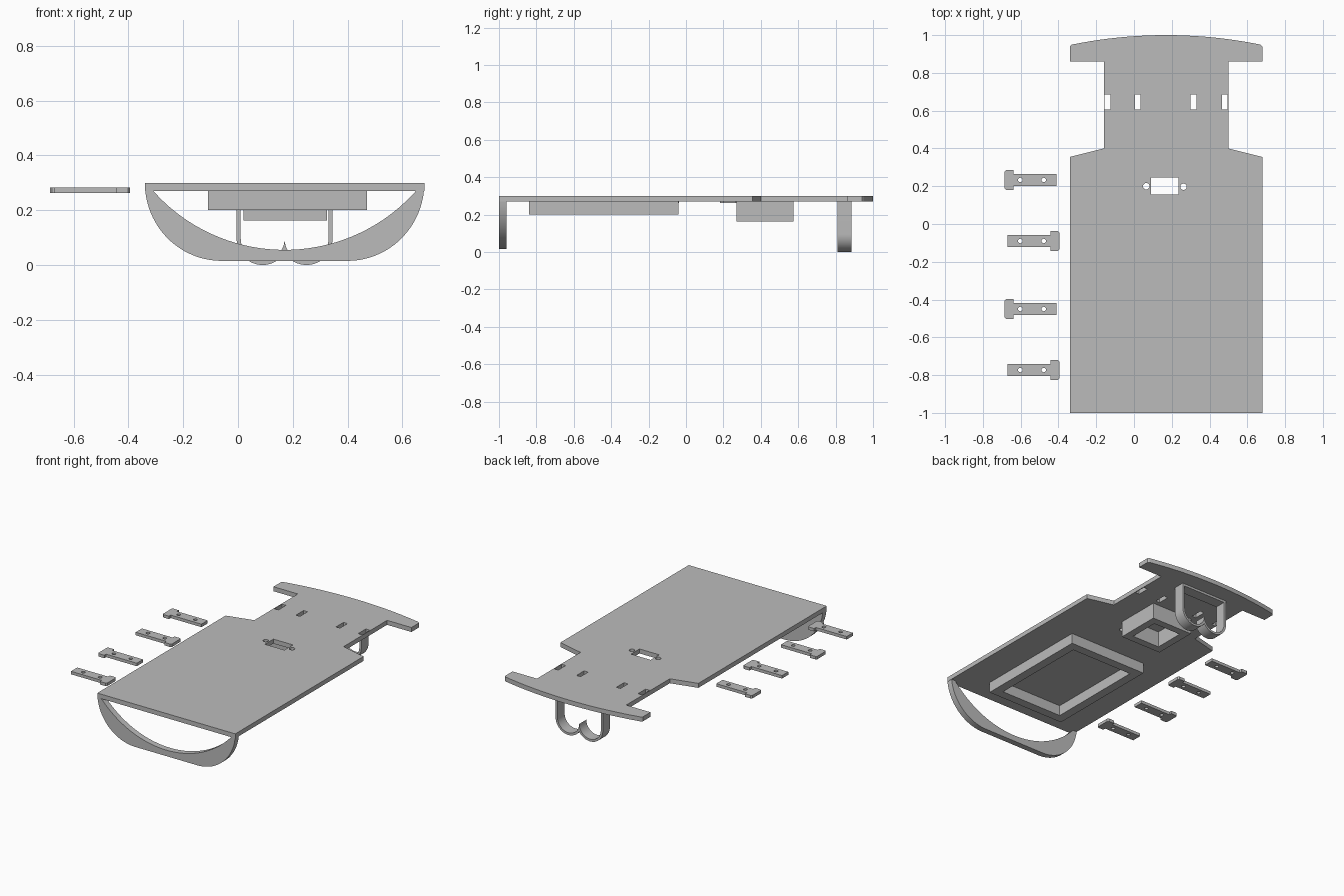
import bpy, bmesh
from math import sin, cos, radians, sqrt
from mathutils import Vector

if "Cube" in bpy.data.objects:
    bpy.data.objects.remove(bpy.data.objects["Cube"], do_unlink=True)

CX = 0.17        # centre line of the main body

grey = bpy.data.materials.new("plain grey")
grey.use_nodes = True
colour = (0.5, 0.5, 0.5, 1)
grey.diffuse_color = colour
grey.node_tree.nodes["Principled BSDF"].inputs["Base Color"].default_value = colour


def arc(cx, cy, rx, ry, start, end, n):
    steps = [radians(start + (end - start) * i / n) for i in range(n + 1)]
    return [(cx + rx * cos(a), cy + ry * sin(a)) for a in steps]


def circle(cx, cy, r):
    return arc(cx, cy, r, r, 0, 360, 20)[:-1]


def rect(x0, x1, y0, y1):
    return [(x0, y0), (x1, y0), (x1, y1), (x0, y1)]


def mirrored(half):
    """Close a half outline across the centre line."""
    return half + [(-x, y) for x, y in reversed(half) if abs(x) > 1e-4]


def centred(loop):
    return [(x + CX, y) for x, y in loop]


def prism(name, loops, low, high, upright=False):
    """Fill an outline with holes and extrude it along z, or along y if upright."""
    bm = bmesh.new()
    for loop in loops:
        vs = [bm.verts.new((x, low, y) if upright else (x, y, low)) for x, y in loop]
        for a, b in zip(vs, vs[1:] + vs[:1]):
            bm.edges.new((a, b))
    axis = Vector((0, 1, 0)) if upright else Vector((0, 0, 1))
    bmesh.ops.triangle_fill(bm, edges=bm.edges[:], use_beauty=True, normal=axis)
    out = bmesh.ops.extrude_face_region(bm, geom=bm.faces[:], use_keep_orig=True)
    top = [g for g in out["geom"] if isinstance(g, bmesh.types.BMVert)]
    bmesh.ops.translate(bm, verts=top, vec=axis * (high - low))
    bmesh.ops.recalc_face_normals(bm, faces=bm.faces[:])
    me = bpy.data.meshes.new(name)
    bm.to_mesh(me)
    bm.free()
    me.materials.append(grey)
    ob = bpy.data.objects.new(name, me)
    bpy.context.collection.objects.link(ob)
    bpy.ops.object.select_all(action="DESELECT")
    ob.select_set(True)
    bpy.context.view_layer.objects.active = ob
    bpy.ops.object.shade_smooth_by_angle(angle=radians(30))
    return ob


# Main plate with curved end bar, slots and connector opening
R = 2.5
crown = [(x, 1 - R + sqrt(R * R - x * x)) for x in [0.5 - 0.05 * i for i in range(10)]]
half = [(0.51, -1), (0.51, 0.355), (0.33, 0.4), (0.33, 0.86), (0.51, 0.86),
        (0.51, 0.94)] + crown + [(0, 1)]
holes = [rect(x - 0.015, x + 0.015, 0.605, 0.685) for x in (-0.14, 0.02, 0.315, 0.48)]
holes += [rect(0.09, 0.235, 0.155, 0.245), circle(0.065, 0.2, 0.017),
          circle(0.262, 0.197, 0.017)]
prism("main_plate", [centred(mirrored(half))] + holes, 0.27, 0.3)

# Crescent stand under the front edge
r = 0.642
inner = [(x, 0.055 + r - sqrt(r * r - x * x)) for x in [0.479 * i / 16 for i in range(17)]]
outer = arc(0.23, 0.3, 0.28, 0.285, -6, -90, 20)
prism("front_stand", [centred(mirrored(inner + outer))], -1, -0.96, upright=True)

# Double-lobed hook under the back bar
outer = arc(0.08, 0.095, 0.095, 0.095, 212.6, 360, 24)
outer[0] = (0, outer[0][1])
inner = arc(0.08, 0.095, 0.08, 0.08, 180, 360, 24)
inner[0] = (0, inner[0][1])
prism("back_hook", [centred(mirrored(outer + [(0.175, 0.27)])),
                    centred(mirrored(inner + [(0.16, 0.255)]))],
      0.81, 0.885, upright=True)

# Open frames on the underside
for name, (x0, x1, y0, y1), wall, low in (
        ("large_frame", (-0.11, 0.47, -0.84, -0.04), 0.06, 0.2),
        ("small_frame", (0.02, 0.325, 0.27, 0.575), 0.05, 0.163)):
    prism(name, [rect(x0, x1, y0, y1),
                 rect(x0 + wall, x1 - wall, y0 + wall, y1 - wall)], low, 0.27)

# Loose T-shaped clips, alternately turned round
for i, y in enumerate((0.233, -0.09, -0.45, -0.773)):
    side = -1 if i % 2 == 0 else 1
    head = [(-0.13, 0.033), (0.097, 0.033), (0.097, 0.052), (0.138, 0.052), (0.146, 0.044)]
    loop = head + [(u, -v) for u, v in reversed(head)]
    loop = [(-0.54 + side * u, y + v) for u, v in loop]
    prism(f"clip_{i + 1}", [loop, circle(-0.602, y, 0.012), circle(-0.478, y, 0.012)],
          0.263, 0.283)
